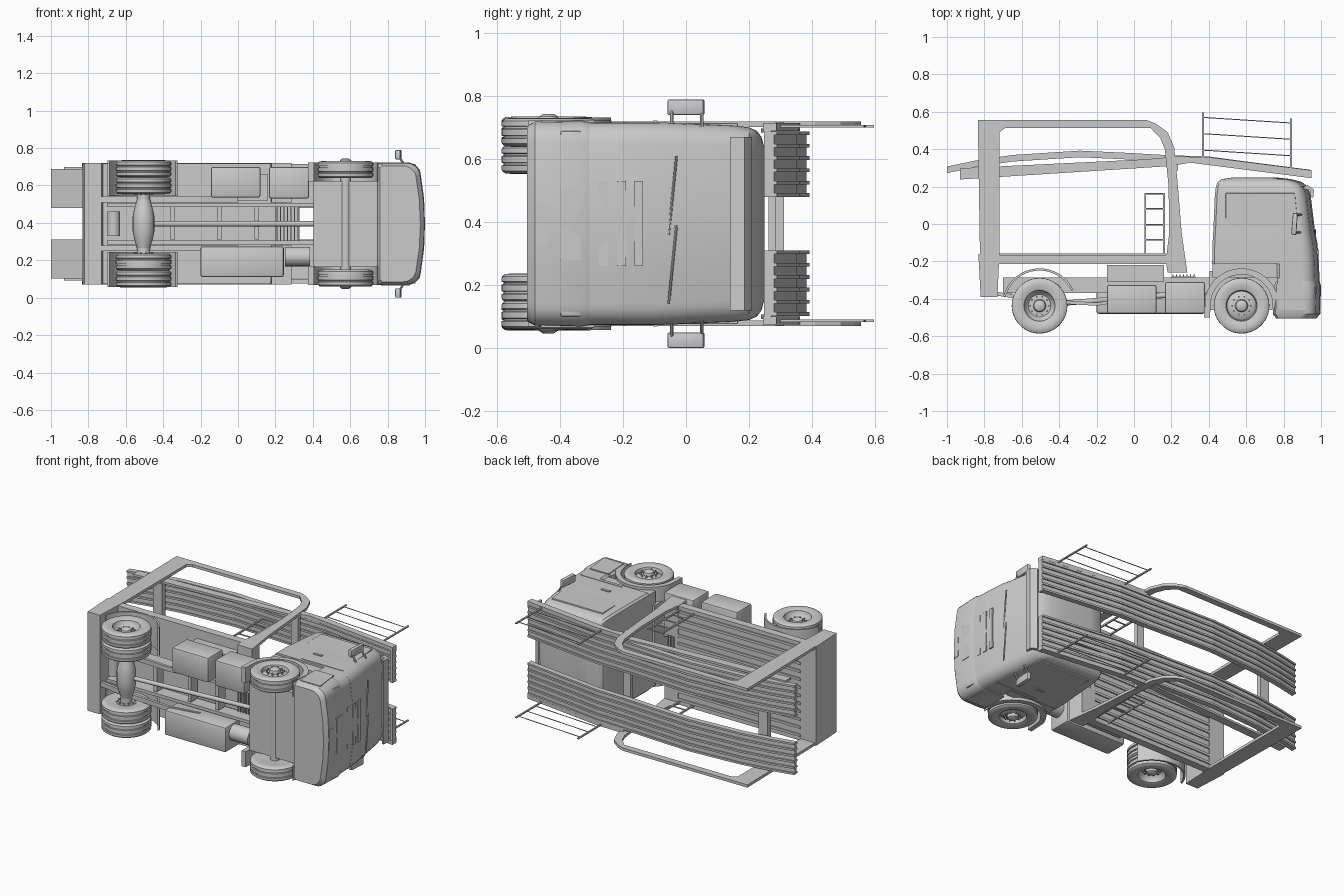
import bpy, bmesh, math
from mathutils import Matrix, Vector

if "Cube" in bpy.data.objects:
    bpy.data.objects.remove(bpy.data.objects["Cube"])

MID = 0.395   # the truck lies on its side: x = length, y = its height, z = its width


def finish(name, bm, smooth=None):
    bmesh.ops.recalc_face_normals(bm, faces=bm.faces)
    me = bpy.data.meshes.new(name)
    bm.to_mesh(me)
    bm.free()
    ob = bpy.data.objects.new(name, me)
    bpy.context.collection.objects.link(ob)
    if smooth:
        bpy.ops.object.select_all(action='DESELECT')
        ob.select_set(True)
        bpy.context.view_layer.objects.active = ob
        bpy.ops.object.shade_smooth_by_angle(angle=math.radians(smooth))
    return ob


def prism(name, pts, z0, z1, mirror=False, smooth=None, bevel=0):
    """Side outline extruded across the width, optionally on both sides."""
    for a, b in [(z0, z1)] + ([(2 * MID - z1, 2 * MID - z0)] if mirror else []):
        bm = bmesh.new()
        f = bm.faces.new([bm.verts.new((x, y, a)) for x, y in pts])
        r = bmesh.ops.extrude_face_region(bm, geom=[f])
        bmesh.ops.translate(bm, vec=(0, 0, b - a),
                            verts=[v for v in r['geom'] if isinstance(v, bmesh.types.BMVert)])
        if bevel:
            bmesh.ops.bevel(bm, geom=bm.edges[:], offset=bevel, segments=2, affect='EDGES', profile=0.5)
        finish(name, bm, smooth)


def box(name, x0, x1, y0, y1, z0, z1, mirror=False, bevel=0):
    prism(name, [(x0, y0), (x1, y0), (x1, y1), (x0, y1)], z0, z1, mirror, 35 if bevel else None, bevel)


def rod(name, p, q, r, mirror=False, seg=8, r2=None):
    p, q = Vector(p), Vector(q)
    ends = [(p, q)]
    if mirror:
        ends.append(tuple(Vector((v.x, v.y, 2 * MID - v.z)) for v in (p, q)))
    for a, b in ends:
        bm = bmesh.new()
        d = b - a
        m = Matrix.Translation((a + b) / 2) @ d.to_track_quat('Z', 'Y').to_matrix().to_4x4()
        bmesh.ops.create_cone(bm, cap_ends=True, segments=seg, radius1=r,
                              radius2=r if r2 is None else r2, depth=d.length, matrix=m)
        finish(name, bm, 40)


def lathe(name, cx, cy, z, side, prof, seg=36):
    """Profile (radius, offset towards outside) turned about an axle line."""
    bm = bmesh.new()
    rings = [[bm.verts.new((cx + r * math.cos(2 * math.pi * i / seg),
                            cy + r * math.sin(2 * math.pi * i / seg), z + side * h))
              for i in range(seg)] for r, h in prof]
    for a, b in zip(rings, rings[1:]):
        for i in range(seg):
            j = (i + 1) % seg
            bm.faces.new((a[i], a[j], b[j], b[i]))
    bm.faces.new(rings[0])
    bm.faces.new(rings[-1])
    finish(name, bm, 35)


def arc(cx, cy, r, a0, a1, n=16):
    return [(cx + r * math.cos(math.radians(a0 + (a1 - a0) * i / n)),
             cy + r * math.sin(math.radians(a0 + (a1 - a0) * i / n))) for i in range(n + 1)]


# Wheels: grooved tyre, rim and hub
def wheel(name, cx, z, side, hub):
    tyre = [(.085, -.04), (.115, -.046), (.138, -.044), (.148, -.036), (.149, -.02), (.143, -.018),
            (.143, -.012), (.149, -.01), (.149, .01), (.143, .012), (.143, .018), (.149, .02),
            (.148, .036), (.138, .044), (.115, .046), (.088, .04), (.083, .038), (.078, .015),
            (.06, hub - .022), (.034, hub - .02), (.03, hub), (.018, hub + .008)]
    lathe(name, cx, -.437, z, side, tyre)
    for k in range(10):
        a = k * math.pi / 5
        x, y = cx + .05 * math.cos(a), -.437 + .05 * math.sin(a)
        rod("wheel_bolt", (x, y, z + side * (hub - .03)), (x, y, z + side * (hub - .008)), .005, seg=6)


for s in (1, -1):
    wheel("front_wheel", .575, MID + s * .29, s, .05)
    wheel("rear_outer_wheel", -.505, MID + s * .294, s, .02)
    wheel("rear_inner_wheel", -.505, MID + s * .204, s, -.02)

# Axles, differential and shafts
rod("rear_axle", (-.505, -.437, .1), (-.505, -.437, .69), .035, seg=16)
lathe("differential", -.505, -.437, MID, 1, [(.035, -.13), (.05, -.08), (.058, -.04), (.058, .04), (.05, .08), (.035, .13)], 20)
rod("front_axle", (.575, -.437, .12), (.575, -.437, .67), .03, seg=12)
rod("drive_shaft", (-.47, -.43, MID), (.45, -.36, MID), .014, seg=12)
rod("rear_air_tank", (-.665, -.34, .33), (-.665, -.34, .46), .034, seg=16)
for x in (-.35, -.1, .1):
    box("chassis_cross_member", x - .012, x + .012, -.36, -.29, .31, .49)

# Chassis rails and leaf springs
box("chassis_rail", -.7, .45, -.37, -.285, .485, .505, True)
prism("leaf_spring", [(-.75, -.36), (-.5, -.4), (-.2, -.42), (0, -.39), (0, -.405), (-.2, -.437), (-.5, -.42), (-.75, -.38)],
      .51, .54, True)

# Mudguards
prism("rear_mudguard", arc(-.505, -.437, .2, 25, 165) + arc(-.505, -.437, .188, 165, 25), .545, .733, True, 35)
prism("front_mudguard", [(.745, -.5)] + arc(.575, -.437, .2, 20, 165) + [(.375, -.5), (.405, -.5)]
      + arc(.575, -.437, .167, 165, 10), .62, .722, True, 35)

# Side boxes and tanks
box("fuel_tank", -.145, .12, -.48, -.325, .535, .7, bevel=.012)
box("battery_box", .165, .38, -.48, -.31, .53, .7, bevel=.012)
box("long_side_box", -.2, .245, -.48, -.325, .11, .275, bevel=.012)
rod("silencer", (.25, -.4, .22), (.385, -.4, .22), .052, seg=20)
box("tank_bracket", -.145, .16, -.31, -.22, .52, .66, True)

# Lower deck with ribs, rear panel and walkway
box("lower_deck", -.73, .2, -.215, -.165, .072, .718)
for i in range(12):
    z = .1 + i * .0525
    box("deck_rib", -.72, .17, -.166, -.157, z, z + .016)
prism("front_sill", [(.17, -.16), (.27, -.16), (.285, -.26), (.18, -.26)], .51, .72, True)
prism("rear_panel", [(-.832, -.16), (-.72, -.16), (-.73, -.39), (-.82, -.39)], .07, .72)
box("walkway_mesh", .2, .33, -.29, -.28, .305, .49)
for i in range(7):
    box("walkway_bar", .205 + i * .019, .211 + i * .019, -.3, -.27, .305, .49)

# Side frames: rear post, top bar and leaning front post
frame = [(-.835, .555), (.07, .555), (.12, .535), (.18, .49), (.215, .41), (.235, .2), (.255, -.05), (.285, -.26),
         (.18, -.26), (.17, -.2), (.188, -.05), (.185, .2), (.165, .4), (.14, .46), (.09, .512), (-.69, .512),
         (-.72, .49), (-.72, -.16), (-.73, -.39), (-.82, -.39)]
prism("side_frame", frame, .702, .72, True)

# Upper tracks: curved ribbed runways
back_path = [(-1, .298), (-.85, .33), (-.65, .36), (-.29, .383), (-.05, .372), (.2, .358)]
front_path = [(.2, .358), (.4, .352), (.6, .325), (.95, .28)]


def ribbon(path, up, down):
    return [(x, y + up) for x, y in path] + [(x, y - down) for x, y in reversed(path)]


for path in (back_path, front_path):
    prism("upper_track", ribbon(path, 0, .018), .48, .688, True)
    for i in range(6):
        z = .48 + i * .0392
        prism("track_rib", ribbon(path, .009, .026), z, z + .012, True)
prism("rear_track_beam", [(-.93, .238), (-.93, .298), (.05, .345), (.2, .358), (.2, .31)], .684, .698, True)
prism("front_track_beam", [(.2, .31), (.2, .362), (.4, .357), (.95, .287), (.95, .245), (.3, .328)], .69, .715, True)
prism("track_lip", [(.93, .25), (.95, .247), (.95, .27), (.93, .272)], .48, .715, True)
box("front_cross_beam", .185, .235, .285, .312, .072, .718)
box("rear_cross_beam", -.8, -.735, .262, .296, .072, .718)

# Safety railings over the cab
for x, y0, y1 in ((.368, .32, .597), (.84, .28, .565)):
    box("railing_post", x - .005, x + .005, y0, y1, .7, .708, True)
for y in (.57, .483, .395):
    rod("railing_bar", (.368, y, .704), (.84, y - .03, .704), .003, True, 6)

# Ladders
for x in (.06, .16):
    box("ladder_side", x - .005, x + .005, -.165, .167, .69, .7, True)
for y in (.162, .082, -.003, -.085):
    rod("ladder_rung", (.06, y, .695), (.165, y, .695), .005, True, 6)


# Cab: rounded plan sections lofted up the truck's height
def loft(name, sections):
    bm = bmesh.new()
    rings = []
    for y, xb, xf, w, r in sections:
        half = [(xb, w - .012), (xb + .012, w)]
        for i in range(7):
            a = math.pi / 2 * (1 - i / 6)
            half.append((xf - .022 - r + r * math.cos(a), w - r + r * math.sin(a)))
        half.append((xf - .006, (w - r) * .55))
        plan = half + [(xf, 0)] + [(x, -z) for x, z in reversed(half)]
        rings.append([bm.verts.new((x, y, MID + z)) for x, z in plan])
    n = len(rings[0])
    for a, b in zip(rings, rings[1:]):
        for i in range(n):
            bm.faces.new((a[i], a[(i + 1) % n], b[(i + 1) % n], b[i]))
    bm.faces.new(rings[0])
    bm.faces.new(rings[-1])
    finish(name, bm, 32)


loft("cab", [(-.215, .418, .99, .322, .07), (-.1, .42, .98, .322, .07), (-.04, .424, .968, .32, .07),
             (.15, .432, .945, .312, .07), (.2, .438, .93, .306, .07), (.225, .447, .895, .295, .07),
             (.24, .47, .84, .275, .06), (.249, .53, .76, .24, .05)])
loft("grille_body", [(-.31, .765, .993, .322, .07), (-.2, .765, .988, .322, .07)])
loft("bumper", [(-.505, .76, .975, .31, .07), (-.48, .745, .996, .324, .07), (-.33, .75, 1.0, .326, .07), (-.305, .76, .992, .322, .07)])
box("cab_floor", .42, .77, -.285, -.2, .085, .705)
box("engine_block", .405, .77, -.46, -.25, .165, .625)

# Cab front details
for y in (-.262, -.205, -.15):
    box("grille_slat", .96, .988, y - .014, y + .014, .26, .53)
box("bumper_grille", .97, .998, -.4, -.335, .28, .51)
box("number_panel", .97, .998, -.475, -.44, .33, .46)
box("headlamp", .9, .972, -.4, -.33, .63, .69, True, .008)
prism("sun_visor", [(.9, .19), (.925, .21), (.962, .185), (.958, .14), (.945, .145), (.94, .18)], .12, .67)
for z in (.14, .36):
    rod("wiper", (.968, -.055, z), (.968, -.03, z + .25), .004)

# Side windows, door lines and mirrors
prism("side_window", [(.49, .165), (.86, .165), (.88, -.04), (.62, -.035), (.52, -.005), (.49, .03)], .7, .714, True, bevel=.003)
box("door_handle", .62, .68, -.105, -.09, .714, .722, True)
box("door_trim", .6, .9, -.2, -.19, .714, .72, True)
prism("cab_step", [(.765, -.29), (.9, -.29), (.92, -.46), (.775, -.46)], .715, .724, True)
prism("mirror", [(.84, -.055), (.868, -.06), (.875, .055), (.85, .06)], .74, .79, True, 35, .006)
for y in (-.045, .05):
    rod("mirror_arm", (.9, y, .69), (.862, y, .755), .006, True)
